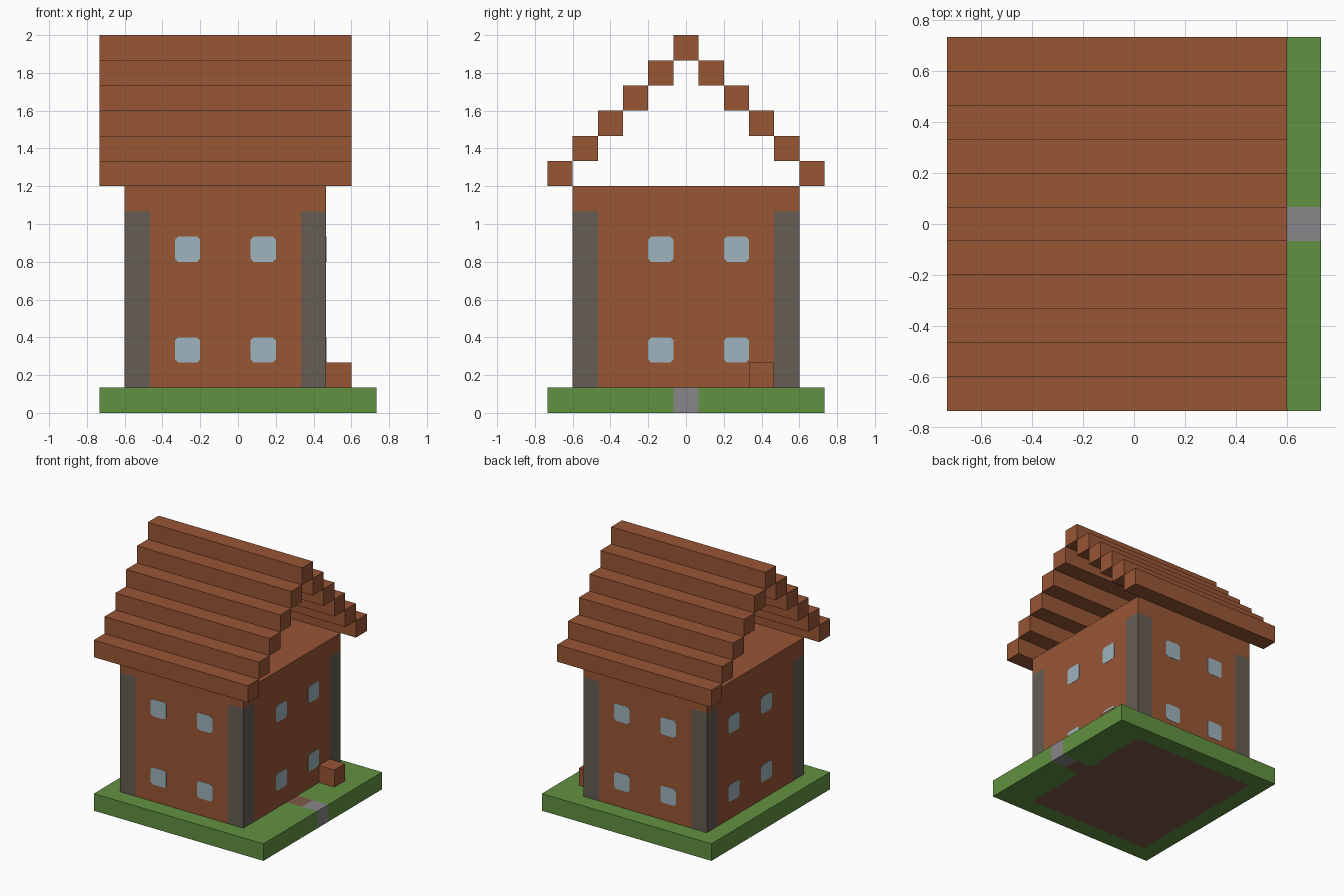
import bpy, bmesh
from mathutils import Matrix, Vector

U = 2 / 15  # one block

cube = bpy.data.objects.get("Cube")
if cube:
    bpy.data.objects.remove(cube, do_unlink=True)


def linear(c):
    c /= 255
    return c / 12.92 if c <= 0.04045 else ((c + 0.055) / 1.055) ** 2.4


def material(name, r, g, b):
    m = bpy.data.materials.new(name)
    col = (linear(r), linear(g), linear(b), 1)
    m.diffuse_color = col
    m.use_nodes = True
    bsdf = m.node_tree.nodes["Principled BSDF"]
    bsdf.inputs["Base Color"].default_value = col
    bsdf.inputs["Roughness"].default_value = 0.9
    return m


BRICK = material("brick_brown", 152, 86, 53)
STONE = material("dark_stone", 101, 93, 83)
GRASS = material("grass_green", 97, 145, 65)
FLOOR = material("floor_brown", 126, 90, 74)
PATH = material("path_grey", 137, 134, 137)
GLASS = material("window_blue", 157, 180, 189)


def finish(name, bm, mat):
    mesh = bpy.data.meshes.new(name)
    bm.to_mesh(mesh)
    bm.free()
    mesh.materials.append(mat)
    obj = bpy.data.objects.new(name, mesh)
    bpy.context.collection.objects.link(obj)
    return obj


def blocks(name, mat, *ranges):
    """One object from boxes, each given as (x0, x1, y0, y1, z0, z1) in blocks."""
    bm = bmesh.new()
    for x0, x1, y0, y1, z0, z1 in ranges:
        centre = Vector((x0 + x1, y0 + y1, z0 + z1)) * U / 2
        size = Vector((x1 - x0, y1 - y0, z1 - z0)) * U
        bmesh.ops.create_cube(bm, size=1, matrix=Matrix.LocRotScale(centre, None, size))
    return finish(name, bm, mat)


# House footprint and its half depth
XL, XR, Y = -4.5, 3.5, 4.5

# Ground: lawn around the floor, with a doorstep and path on one side
blocks("lawn", GRASS,
       (-5.5, XL, -5.5, 5.5, 0, 1),
       (XL, 5.5, -5.5, -Y, 0, 1),
       (XL, 5.5, Y, 5.5, 0, 1),
       (XR, 5.5, -Y, -0.5, 0, 1),
       (XR, 5.5, 0.5, Y, 0, 1))
blocks("floor", FLOOR, (XL, XR, -Y, Y, 0, 1), (XR, 4.5, -0.5, 0.5, 0, 1))
blocks("path", PATH, (4.5, 5.5, -0.5, 0.5, 0, 1))

# Walls between the corner pillars, and the flat top course
blocks("walls", BRICK,
       (XL + 1, XR - 1, -Y, Y, 1, 8),
       (XL, XL + 1, 1 - Y, Y - 1, 1, 8),
       (XR - 1, XR, 1 - Y, Y - 1, 1, 8))
blocks("ceiling", BRICK, (XL, XR, -Y, Y, 8, 9))
for xn, x in (("right", XL), ("left", XR - 1)):
    for yn, y in (("front", -Y), ("back", Y - 1)):
        blocks(f"pillar_{yn}_{xn}", STONE, (x, x + 1, y, y + 1, 1, 8))
blocks("side_block", BRICK, (XR, XR + 1, 2.5, 3.5, 1, 2))

# Stepped roof beams climbing to a ridge
for i in range(5):
    for name, s in (("front", -1), ("back", 1)):
        y0, y1 = sorted((s * (4.5 - i), s * (5.5 - i)))
        blocks(f"roof_beam_{name}_{i + 1}", BRICK, (-5.5, 4.5, y0, y1, 9 + i, 10 + i))
blocks("roof_ridge", BRICK, (-5.5, 4.5, -0.5, 0.5, 14, 15))


def window(name, centre, along_x):
    """Thin pane with clipped corners, lying on a wall."""
    h, c, t = U / 2, 0.016, 0.002
    corners = [(h - c, h), (h, h - c), (h, c - h), (h - c, -h),
               (c - h, -h), (-h, c - h), (-h, h - c), (c - h, h)]
    bm = bmesh.new()
    rings = []
    for d in (-t, t):
        rings.append([bm.verts.new(centre + Vector((a, d, b) if along_x else (d, a, b)))
                      for a, b in corners])
    for ring in rings:
        bm.faces.new(ring)
    for i in range(len(corners)):
        j = (i + 1) % len(corners)
        bm.faces.new((rings[0][i], rings[0][j], rings[1][j], rings[1][i]))
    bmesh.ops.recalc_face_normals(bm, faces=bm.faces)
    finish(name, bm, GLASS)


# Two rows of two windows on every wall
for row, z in (("lower", 2.5), ("upper", 6.5)):
    for side, y in (("front", -Y), ("back", Y)):
        for n, x in enumerate((-2, 1), 1):
            window(f"window_{side}_{row}_{n}", Vector((x, y, z)) * U, True)
    for side, x in (("right", XL), ("left", XR)):
        for n, y in enumerate((-1, 2), 1):
            window(f"window_{side}_{row}_{n}", Vector((x, y, z)) * U, False)
